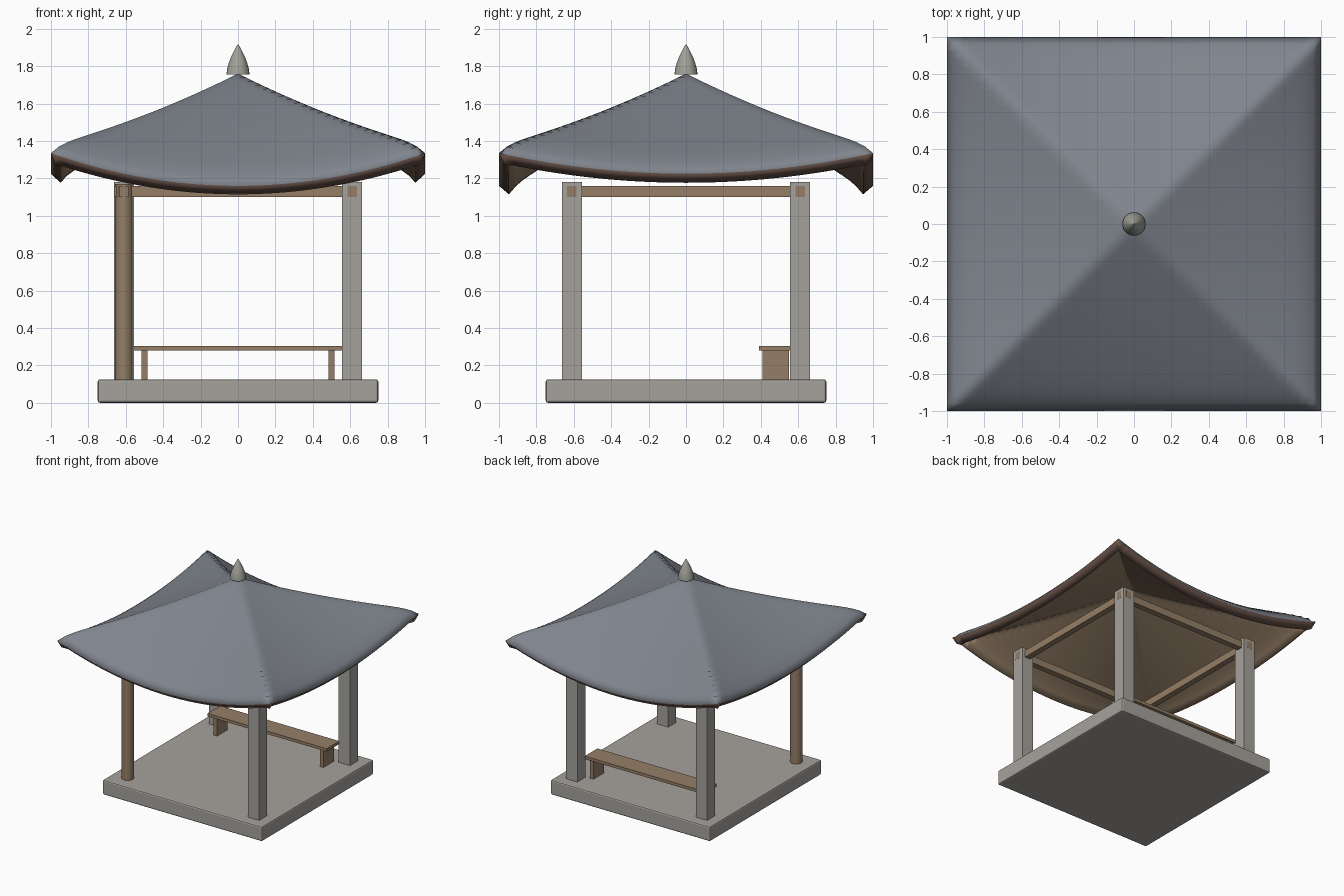
import bpy, bmesh, math

if "Cube" in bpy.data.objects:
    bpy.data.objects.remove(bpy.data.objects["Cube"])


def material(name, rgb):
    m = bpy.data.materials.new(name)
    m.diffuse_color = (*rgb, 1)
    m.use_nodes = True
    m.node_tree.nodes["Principled BSDF"].inputs["Base Color"].default_value = m.diffuse_color
    return m


STONE = material("warm grey stone", (0.38, 0.36, 0.335))
WOOD = material("light wood", (0.30, 0.212, 0.135))
TILE = material("slate blue roof", (0.215, 0.235, 0.27))
TRIM = material("dark brown trim", (0.14, 0.085, 0.065))
CAP = material("pale grey finial", (0.36, 0.36, 0.32))


def finish(bm, name, mats):
    mesh = bpy.data.meshes.new(name)
    bm.to_mesh(mesh)
    bm.free()
    ob = bpy.data.objects.new(name, mesh)
    bpy.context.collection.objects.link(ob)
    for m in mats:
        mesh.materials.append(m)
    return ob


def smooth(ob, angle=40):
    bpy.ops.object.select_all(action='DESELECT')
    ob.select_set(True)
    bpy.context.view_layer.objects.active = ob
    bpy.ops.object.shade_smooth_by_angle(angle=math.radians(angle))


def box(name, lo, hi, mat, bevel=0):
    bm = bmesh.new()
    bmesh.ops.create_cube(bm, size=1)
    for v in bm.verts:
        for i in range(3):
            v.co[i] = lo[i] if v.co[i] < 0 else hi[i]
    if bevel:
        bmesh.ops.bevel(bm, geom=bm.edges[:], offset=bevel, segments=2,
                        profile=0.5, affect='EDGES')
    return finish(bm, name, [mat])


def lathe(name, x, y, profile, sides, mat):
    bm = bmesh.new()
    rings = []
    for r, z in profile:
        rings.append([bm.verts.new((x + r * math.cos(2 * math.pi * i / sides),
                                    y + r * math.sin(2 * math.pi * i / sides), z))
                      for i in range(sides)])
    for a, b in zip(rings, rings[1:]):
        for i in range(sides):
            j = (i + 1) % sides
            bm.faces.new((a[i], a[j], b[j], b[i]))
    bm.faces.new(rings[0][::-1])
    bm.faces.new(rings[-1])
    ob = finish(bm, name, [mat])
    smooth(ob)
    return ob


# stone platform
box("platform", (-0.75, -0.75, 0), (0.75, 0.75, 0.125), STONE, 0.012)

# three square stone posts and one round wooden post at the front left
P = 0.61
for name, sx, sy in (("front_right_post", 1, -1), ("back_right_post", 1, 1),
                     ("back_left_post", -1, 1)):
    box(name, (sx * P - 0.053, sy * P - 0.053, 0.12),
        (sx * P + 0.053, sy * P + 0.053, 1.18), STONE)
lathe("front_left_round_post", -P, -P, [(0.047, 0.12), (0.047, 1.17)], 24, WOOD)

# tie beams, ends just showing through the posts
E, W = 0.664, 0.025
for s, a, b in ((-1, "front", "left"), (1, "back", "right")):
    box(a + "_beam", (-E, s * P - W, 1.10), (E, s * P + W, 1.16), WOOD)
    box(b + "_beam", (s * P - W, -E, 1.10), (s * P + W, E, 1.16), WOOD)

# bench along the back
box("bench_seat", (-0.56, 0.39, 0.28), (0.56, 0.56, 0.305), WOOD)
for s, side in ((-1, "left"), (1, "right")):
    box("bench_leg_" + side, (s * 0.5 - 0.016, 0.41, 0.12),
        (s * 0.5 + 0.016, 0.55, 0.285), WOOD)


# swept roof: hips stay high, eaves sag between the corners
def roof_height(x, y):
    r = max(abs(x), abs(y))
    t = min(abs(x), abs(y)) / r if r > 1e-6 else 0
    sag = 0.175 if abs(y) > abs(x) else 0.11
    return 1.76 - 0.5 * r + 0.115 * r * r - 0.04 * r ** 20 - sag * r * r * (1 - t * t)


bm = bmesh.new()
bmesh.ops.create_grid(bm, x_segments=48, y_segments=48, size=1)
for v in bm.verts:
    v.co.z = roof_height(v.co.x, v.co.y)
roof = finish(bm, "roof", [TILE, WOOD, TRIM])
solid = roof.modifiers.new("thickness", 'SOLIDIFY')
solid.thickness = 0.07
solid.offset = -1
solid.material_offset = 1
solid.material_offset_rim = 2
smooth(roof, 50)

# finial on the peak
lathe("finial", 0, 0, [(0.062, 1.755), (0.058, 1.785), (0.05, 1.815), (0.037, 1.85),
                       (0.02, 1.885), (0.003, 1.915)], 24, CAP)
